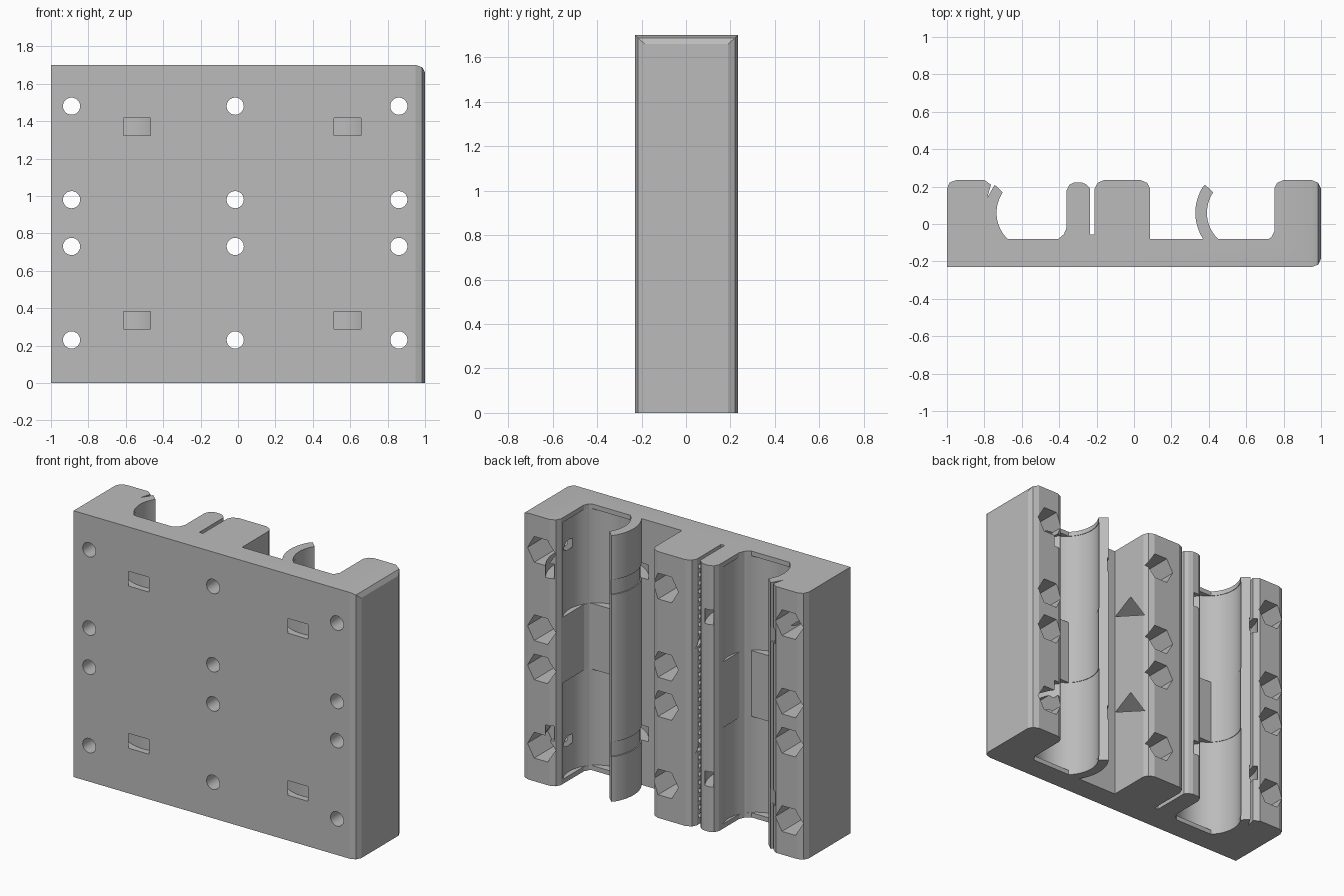
import bpy, bmesh, math

if "Cube" in bpy.data.objects:
    bpy.data.objects.remove(bpy.data.objects["Cube"])

HEIGHT = 1.7
BORES = [(-0.54, 0.06), (0.585, 0.06)]   # bearing axes in plan
AXES = {"x": lambda u, v, w: (w, u, v),
        "y": lambda u, v, w: (u, w, v),
        "z": lambda u, v, w: (u, v, w)}

grey = bpy.data.materials.new("plain grey")
grey.use_nodes = True
grey.diffuse_color = (0.5, 0.5, 0.5, 1)
grey.node_tree.nodes["Principled BSDF"].inputs["Base Color"].default_value = (0.5, 0.5, 0.5, 1)


def arc(centre, radius, start, end, steps=16):
    angles = [math.radians(start + (end - start) * i / steps) for i in range(steps + 1)]
    return [(centre[0] + radius * math.cos(a), centre[1] + radius * math.sin(a)) for a in angles]


def prisms(name, items):
    """One object made of extruded outlines: (outline, axis, from, to)."""
    bm = bmesh.new()
    for outline, axis, low, high in items:
        place = AXES[axis]
        ends = [[bm.verts.new(place(u, v, w)) for u, v in outline] for w in (low, high)]
        bm.faces.new(ends[0])
        bm.faces.new(ends[1][::-1])
        count = len(outline)
        for i in range(count):
            j = (i + 1) % count
            bm.faces.new((ends[0][i], ends[1][i], ends[1][j], ends[0][j]))
    bmesh.ops.recalc_face_normals(bm, faces=bm.faces)
    mesh = bpy.data.meshes.new(name)
    bm.to_mesh(mesh)
    bm.free()
    mesh.materials.append(grey)
    obj = bpy.data.objects.new(name, mesh)
    bpy.context.collection.objects.link(obj)
    return obj


def rect(u0, u1, v0, v1):
    return [(u0, v0), (u1, v0), (u1, v1), (u0, v1)]


# Carriage cross-section: plate, blocks, clips and belt slot
section = [(-1, -0.23), (0.95, -0.23), (0.985, -0.217), (1, -0.185),
           (1, 0.19), (0.985, 0.22), (0.95, 0.235),          # outer block
           (0.8, 0.235), (0.765, 0.22), (0.75, 0.19), (0.75, -0.04), (0.735, -0.07), (0.72, -0.08)]
section += arc(BORES[1], 0.195, 226, 146)                    # right clip, inside
section += [(0.38, 0.21)]
section += arc(BORES[1], 0.257, 148, 213)                    # right clip, outside
section += [(0.365, -0.08), (0.085, -0.08),
            (0.085, 0.19), (0.07, 0.22), (0.035, 0.235),     # centre block
            (-0.16, 0.235), (-0.195, 0.22), (-0.21, 0.19), (-0.21, -0.055),
            (-0.235, -0.055), (-0.235, 0.19), (-0.255, 0.212), (-0.28, 0.222),   # belt wall
            (-0.32, 0.222), (-0.345, 0.21), (-0.36, 0.18),
            (-0.36, -0.02), (-0.375, -0.055), (-0.405, -0.08)]
section += arc(BORES[0], 0.195, 226, 146)                    # left clip
section += [(-0.745, 0.21), (-0.785, 0.14), (-0.765, 0.21), (-0.8, 0.235),
            (-0.95, 0.235), (-0.985, 0.222), (-1, 0.19)]
body = prisms("bearing_carriage", [(section, "z", 0, HEIGHT)])

# Screw holes and hexagonal nut pockets
spots = [(x, z) for x in (-0.89, -0.015, 0.86) for z in (0.23, 0.73, 0.98, 1.48)]
holes = prisms("screw_hole_cutter",
               [(arc(s, 0.046, 0, 345, 23), "y", -0.4, 0.4) for s in spots])
nuts = prisms("nut_pocket_cutter",
              [(arc(s, 0.095, 0, 300, 5), "y", 0.03, 0.4) for s in spots])

# Bearing seats, leaving rims at the ends and a land in the middle
seats = prisms("bearing_seat_cutter",
               [(arc(c, 0.198, 0, 354, 59), "z", low, high)
                for c in BORES for low, high in ((0.03, 0.645), (1.065, 1.67))])

# Curved strap channels around each seat
straps = prisms("strap_channel_cutter",
                [(arc(c, 0.299, 105, 435, 56) + arc(c, 0.25, 435, 105, 56), "z", z - 0.047, z + 0.047)
                 for c in BORES for z in (0.335, 1.37)])

# Belt teeth and entry recess in the centre block
pitch = 0.053
teeth = prisms("belt_teeth_cutter",
               [(rect(-0.22, -0.18, -0.05, 0.175), "z", 0.04 + i * pitch, 0.066 + i * pitch)
                for i in range(31)])

# Triangular tunnels across the centre block
tunnels = prisms("tunnel_cutter",
                 [([(-0.075, z), (0.07, z + 0.075), (0.2, z - 0.11)], "x", -0.22, 0.2)
                  for z in (0.57, 1.24)])

# Rounded upper edge on the right side
corner = prisms("corner_cutter",
                [([(0.95, HEIGHT), (0.985, 1.688), (1, 1.66), (1.1, 1.66), (1.1, 1.8), (0.95, 1.8)],
                  "y", -0.5, 0.5)])

for cutter in (seats, straps, teeth, tunnels, nuts, holes, corner):
    cutter.hide_render = True
    mod = body.modifiers.new(cutter.name, "BOOLEAN")
    mod.operation = "DIFFERENCE"
    mod.solver = "EXACT"
    mod.object = cutter
    bpy.context.view_layer.objects.active = body
    bpy.ops.object.modifier_apply(modifier=mod.name)
    bpy.data.objects.remove(cutter)

bpy.ops.object.select_all(action="DESELECT")
body.select_set(True)
bpy.context.view_layer.objects.active = body
bpy.ops.object.shade_smooth_by_angle(angle=math.radians(20))
